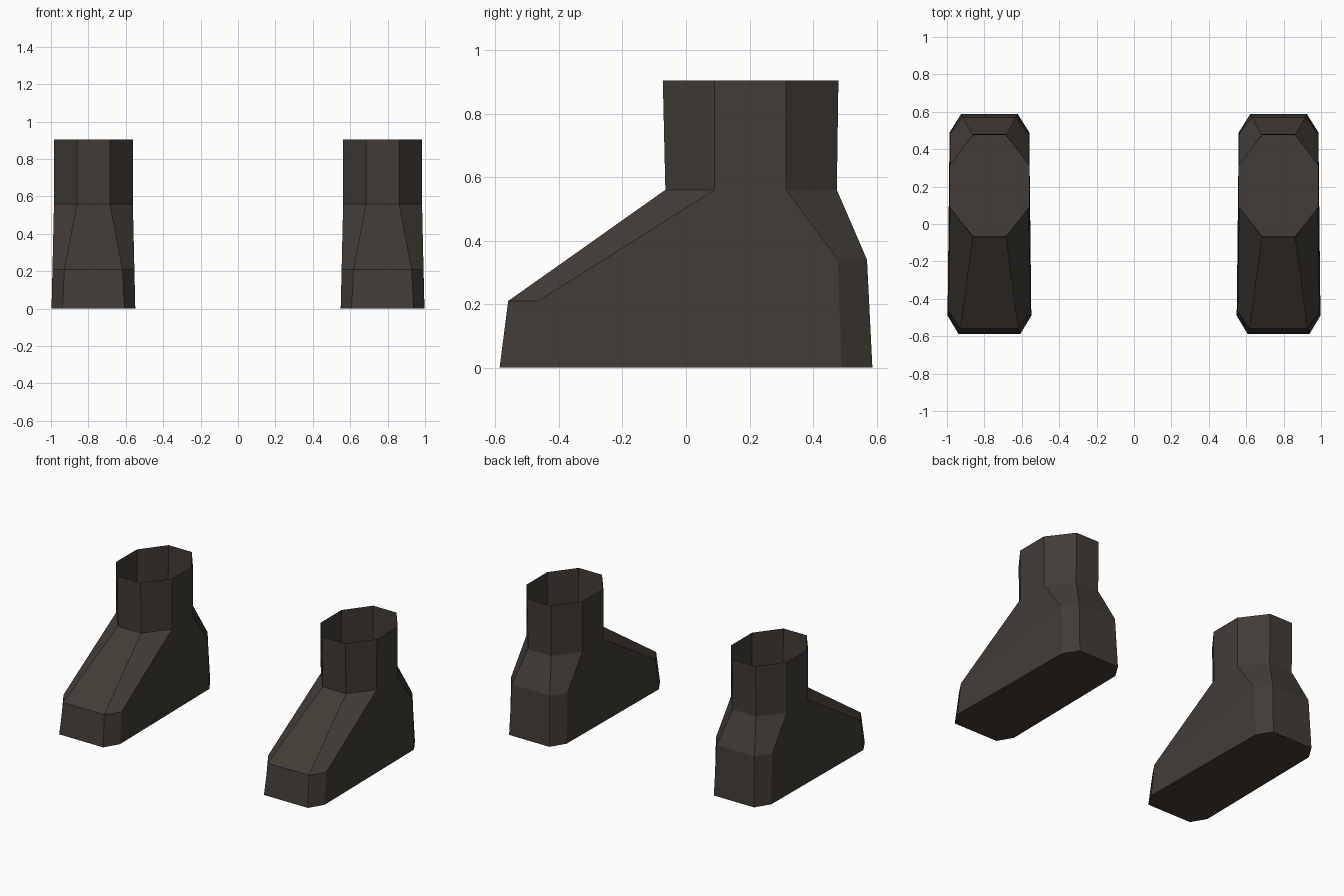
import bpy, bmesh

cube = bpy.data.objects.get("Cube")
if cube:
    bpy.data.objects.remove(cube, do_unlink=True)

# Dark brown leather
leather = bpy.data.materials.new("dark_brown_leather")
leather.use_nodes = True
colour = (0.054, 0.045, 0.037, 1)
leather.diffuse_color = colour
bsdf = leather.node_tree.nodes["Principled BSDF"]
bsdf.inputs["Base Color"].default_value = colour
bsdf.inputs["Roughness"].default_value = 0.9

CENTRE = 0.773
# Each ring runs toe to heel as (half width, y, z) stations
SOLE = [(0.166, -0.587, 0), (0.224, -0.49, 0), (0.213, 0.49, 0), (0.152, 0.587, 0)]
FOOT = [(0.155, -0.56, 0.21), (0.219, -0.465, 0.21), (0.212, 0.478, 0.34), (0.143, 0.57, 0.34)]
ANKLE = [(0.088, -0.065, 0.56), (0.211, 0.09, 0.56), (0.211, 0.315, 0.56), (0.088, 0.475, 0.56)]
CUFF = [(0.088, -0.073, 0.905), (0.212, 0.09, 0.905), (0.212, 0.315, 0.905), (0.088, 0.48, 0.905)]


def make_boot(name, side):
    """Open-topped eight-sided boot lofted through the rings."""
    bm = bmesh.new()
    loops = []
    for ring in (SOLE, FOOT, ANKLE, CUFF):
        outline = [(w, y, z) for w, y, z in ring]
        outline += [(-w, y, z) for w, y, z in reversed(ring)]
        loops.append([bm.verts.new((side * CENTRE + x, y, z)) for x, y, z in outline])
    # Walls between neighbouring rings, then the closed sole
    for low, high in zip(loops, loops[1:]):
        for i in range(8):
            j = (i + 1) % 8
            bm.faces.new((low[i], low[j], high[j], high[i]))
    bm.faces.new(list(reversed(loops[0])))
    mesh = bpy.data.meshes.new(name)
    bm.to_mesh(mesh)
    bm.free()
    mesh.materials.append(leather)
    boot = bpy.data.objects.new(name, mesh)
    bpy.context.collection.objects.link(boot)


make_boot("left_boot", 1)
make_boot("right_boot", -1)
